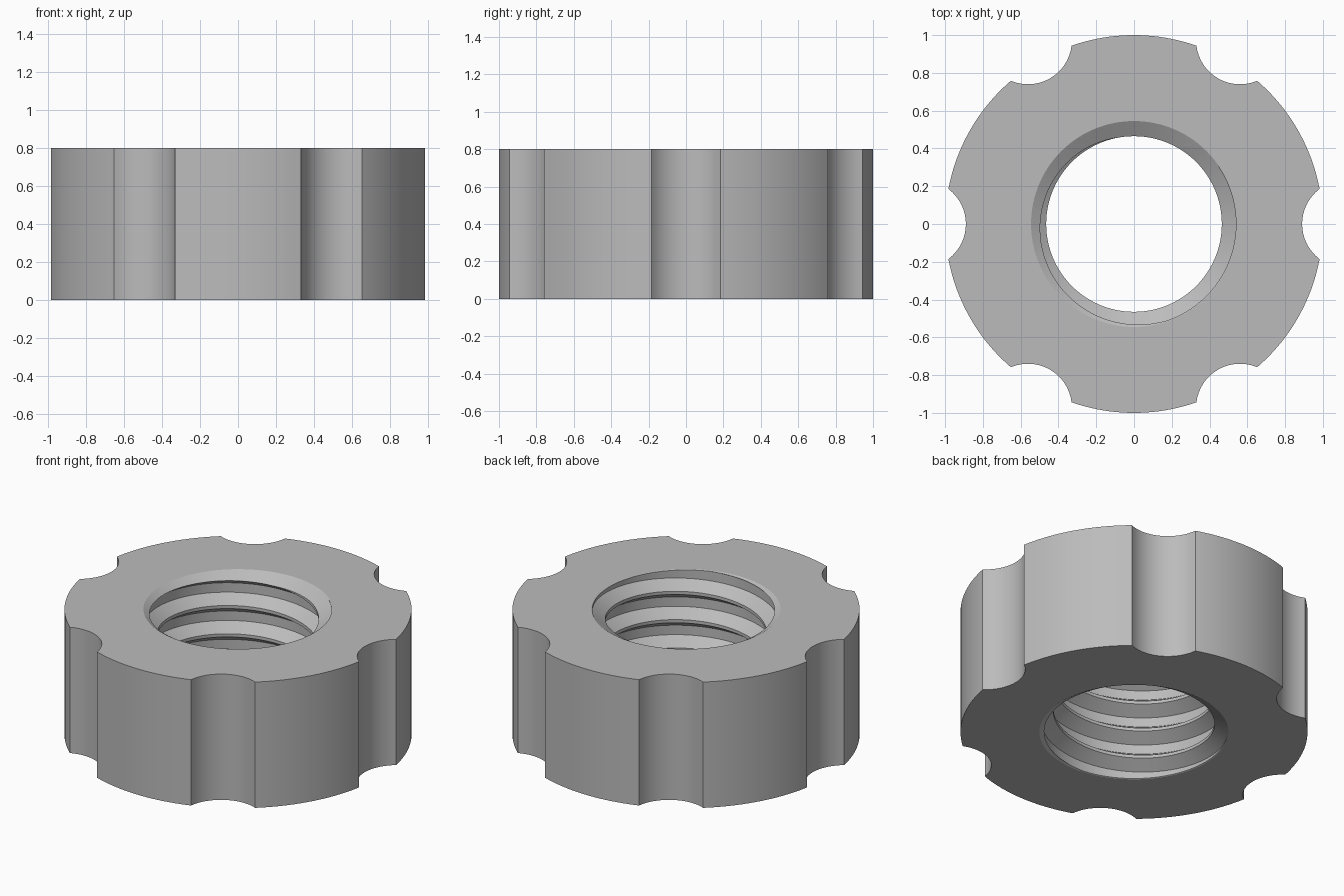
import bpy, bmesh
from math import cos, sin, tau, radians, atan2

old = bpy.data.objects.get("Cube")
if old:
    bpy.data.objects.remove(old)

HEIGHT, RADIUS = 0.8, 1.0
NOTCHES, NOTCH_CENTRE, NOTCH_R = 6, 1.1225, 0.2325
MINOR, MAJOR, PITCH = 0.465, 0.54, 0.18
RIM, CHAMFER_SLOPE = 0.545, 0.6
SEGMENTS = 96

steel = bpy.data.materials.new("plain_grey_metal")
steel.use_nodes = True
grey = (0.5, 0.5, 0.5, 1)
steel.diffuse_color = grey
steel.node_tree.nodes["Principled BSDF"].inputs["Base Color"].default_value = grey


def make_object(name, bm):
    bmesh.ops.recalc_face_normals(bm, faces=bm.faces)
    mesh = bpy.data.meshes.new(name)
    bm.to_mesh(mesh)
    bm.free()
    mesh.materials.append(steel)
    obj = bpy.data.objects.new(name, mesh)
    bpy.context.collection.objects.link(obj)
    return obj


def outline():
    """Circle with scalloped notches, one notch and one land per step."""
    x = (1 + NOTCH_CENTRE**2 - NOTCH_R**2) / (2 * NOTCH_CENTRE)
    y = (1 - x * x) ** 0.5
    half = atan2(y, x)
    sweep = atan2(y, NOTCH_CENTRE - x)
    points = []
    for n in range(NOTCHES):
        turn = n * tau / NOTCHES
        for i in range(17):
            a = sweep * (i / 8 - 1)
            px, py = NOTCH_CENTRE - NOTCH_R * cos(a), NOTCH_R * sin(a)
            points.append((px * cos(turn) - py * sin(turn), px * sin(turn) + py * cos(turn)))
        for i in range(1, 20):
            a = turn + half + (tau / NOTCHES - 2 * half) * i / 20
            points.append((RADIUS * cos(a), RADIUS * sin(a)))
    return points


# Notched body
bm = bmesh.new()
base = bm.faces.new([bm.verts.new((x, y, 0)) for x, y in outline()])
extruded = bmesh.ops.extrude_face_region(bm, geom=[base])["geom"]
bmesh.ops.translate(bm, vec=(0, 0, HEIGHT), verts=[v for v in extruded if isinstance(v, bmesh.types.BMVert)])
nut = make_object("notched_nut", bm)


# Helical tap that cuts the threaded hole
def thread_tap():
    bm = bmesh.new()
    profile = [(MINOR, 0), (MINOR, 0.02), (MAJOR, 0.07), (MAJOR, 0.13)]
    # The profile runs upward: crest, lower flank of the next ridge, root
    profile = [(r, z - 0.02) for r, z in profile]
    flip = [(r, -z) for r, z in reversed(profile)]
    start = 0.702 - 7 * PITCH
    rows = 4 * 9
    grid = {}
    for k in range(rows + 5):
        r, z = flip[k % 4]
        z += start + PITCH * (k // 4)
        for j in range(SEGMENTS if k <= rows else 1):
            a = tau * j / SEGMENTS
            grid[k, j] = bm.verts.new((r * cos(a), r * sin(a), z + PITCH * j / SEGMENTS))

    def at(k, j):
        return grid[k, j] if j < SEGMENTS else grid[k + 4, 0]

    for k in range(rows):
        for j in range(SEGMENTS):
            bm.faces.new((at(k, j), at(k, j + 1), at(k + 1, j + 1), at(k + 1, j)))
    for k in (0, rows):
        loop = [at(k, j) for j in range(SEGMENTS)] + [at(k + i, 0) for i in (4, 3, 2, 1)]
        apex = bm.verts.new((0, 0, loop[0].co.z))
        for i, v in enumerate(loop):
            bm.faces.new((apex, v, loop[(i + 1) % len(loop)]))
    return make_object("thread_tap", bm)


# Conical countersinks at both ends of the hole
def countersink(name, z, direction):
    bm = bmesh.new()
    over = 0.05
    inner = RIM - 0.13
    rings = []
    for r, dz in ((RIM + over, over * CHAMFER_SLOPE), (inner, (inner - RIM) * CHAMFER_SLOPE)):
        rings.append([bm.verts.new((r * cos(tau * i / SEGMENTS), r * sin(tau * i / SEGMENTS), z + direction * dz))
                      for i in range(SEGMENTS)])
        bm.faces.new(rings[-1])
    for i in range(SEGMENTS):
        n = (i + 1) % SEGMENTS
        bm.faces.new((rings[0][i], rings[0][n], rings[1][n], rings[1][i]))
    return make_object(name, bm)


cutters = [thread_tap(), countersink("top_countersink", HEIGHT, 1), countersink("bottom_countersink", 0, -1)]
bpy.context.view_layer.objects.active = nut
nut.select_set(True)
for cutter in cutters:
    mod = nut.modifiers.new(cutter.name, "BOOLEAN")
    mod.operation, mod.solver, mod.object = "DIFFERENCE", "EXACT", cutter
    bpy.ops.object.modifier_apply(modifier=mod.name)
    bpy.data.objects.remove(cutter)

bpy.ops.object.shade_smooth_by_angle(angle=radians(25))
